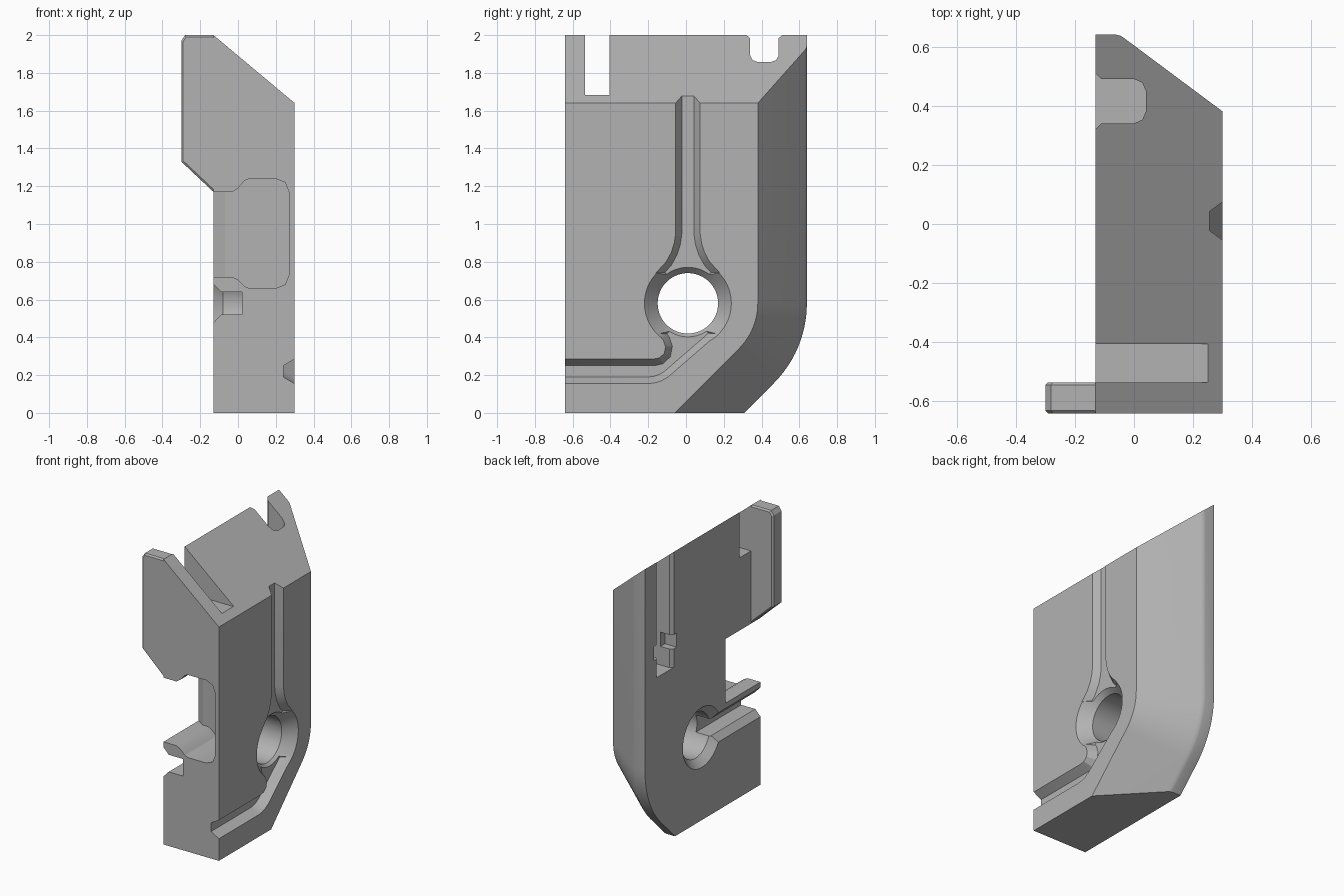
import bpy, bmesh, math
from mathutils import Vector

if "Cube" in bpy.data.objects:
    bpy.data.objects.remove(bpy.data.objects["Cube"], do_unlink=True)

grey = bpy.data.materials.new("plain_grey")
grey.use_nodes = True
COLOUR = (0.45, 0.45, 0.45, 1)
grey.diffuse_color = COLOUR
grey.node_tree.nodes["Principled BSDF"].inputs["Base Color"].default_value = COLOUR


def loft(name, rings):
    """Closed solid through rings of equal point count."""
    bm = bmesh.new()
    loops = [[bm.verts.new(p) for p in ring] for ring in rings]
    n = len(loops[0])
    for a, b in zip(loops, loops[1:]):
        for i in range(n):
            j = (i + 1) % n
            bm.faces.new((a[i], a[j], b[j], b[i]))
    bm.faces.new(loops[0])
    bm.faces.new(loops[-1])
    bmesh.ops.recalc_face_normals(bm, faces=bm.faces)
    mesh = bpy.data.meshes.new(name)
    bm.to_mesh(mesh)
    bm.free()
    mesh.materials.append(grey)
    obj = bpy.data.objects.new(name, mesh)
    bpy.context.collection.objects.link(obj)
    return obj


def inset(pts, d):
    """Move every edge of a 2D outline inward by d."""
    n = len(pts)
    area = sum(pts[i - 1][0] * pts[i][1] - pts[i][0] * pts[i - 1][1] for i in range(n))
    side = 1 if area > 0 else -1
    out = []
    for i in range(n):
        p = Vector(pts[i])
        e1 = (p - Vector(pts[i - 1])).normalized()
        e2 = (Vector(pts[(i + 1) % n]) - p).normalized()
        n1, n2 = Vector((-e1.y, e1.x)), Vector((-e2.y, e2.x))
        out.append(p + (n1 + n2) * (side * d / max(1 + n1.dot(n2), 0.3)))
    return out


def layers(name, pts, axis, steps):
    """Stack an outline along an axis; steps are (position, inset)."""
    def place(p, t):
        q = list(p)
        q.insert(axis, t)
        return q
    return loft(name, [[place(p, t) for p in (inset(pts, d) if d else pts)] for t, d in steps])


def box(name, x, y, z):
    return layers(name, [(x[0], y[0]), (x[1], y[0]), (x[1], y[1]), (x[0], y[1])], 2,
                  [(z[0], 0), (z[1], 0)])


def combine(target, tool, operation="DIFFERENCE"):
    mod = target.modifiers.new(tool.name, "BOOLEAN")
    mod.operation, mod.solver, mod.object = operation, "EXACT", tool
    bpy.context.view_layer.objects.active = target
    bpy.ops.object.modifier_apply(modifier=mod.name)
    bpy.data.objects.remove(tool, do_unlink=True)


# Body: slanted top, curved back corner tapering towards the +x face
FRONT, BACK_X, FACE_X = -0.64, -0.13, 0.30
CY, CZ = 0.042, 0.58


def body_ring(x, r):
    top = 2 - 0.837 * (x - BACK_X)
    pts = [(FRONT, 0), (CY - CZ + r * math.sqrt(2), 0)]
    for i in range(13):
        a = math.radians(-45 + 45 * i / 12)
        pts.append((CY + r * math.cos(a), CZ + r * math.sin(a)))
    pts += [(CY + r, top), (FRONT, top)]
    return [(x, y, z) for y, z in pts]


body = loft("body", [body_ring(x, r) for x, r in (
    (BACK_X, 0.598), (-0.06, 0.598), (-0.045, 0.594), (-0.03, 0.584), (FACE_X, 0.338))])

# Front plate sticking out to -x
plate = layers("front_plate", [(-0.3, 1.97), (-0.28, 2), (BACK_X, 2), (-0.03, 1.916),
                               (-0.03, 1.17), (BACK_X, 1.17), (-0.3, 1.33)], 1,
               [(FRONT, 0.01), (-0.63, 0), (-0.545, 0), (-0.535, 0.01)])
combine(body, plate, "UNION")

# Slot behind the plate
combine(body, box("slot", (-0.4, 0.25), (-0.535, -0.405), (1.68, 2.2)))

# Vertical channel in the -x face with chamfered mouth and a cross recess
half = [(-0.17, 0.135), (-0.11, 0.075), (0.0, 0.075), (0.028, 0.063), (0.04, 0.035)]
channel = [(x, 0.415 - w) for x, w in half] + [(x, 0.415 + w) for x, w in reversed(half)]
combine(body, layers("channel", channel, 2, [(1.19, 0), (2.3, 0)]))
combine(body, box("cross_recess", (-0.2, -0.04), (0.29, 0.54), (1.32, 1.42)))

# Window pocket entering from the front
pocket = [(-0.4, 1.17), (-0.03, 1.17), (0.0, 1.19), (0.035, 1.23), (0.06, 1.24), (0.2, 1.24),
          (0.25, 1.22), (0.27, 1.17), (0.27, 0.73), (0.25, 0.68), (0.2, 0.66), (0.06, 0.66),
          (0.035, 0.67), (0.0, 0.705), (-0.03, 0.72), (-0.4, 0.72)]
window = layers("window", pocket, 1, [(-0.8, 0), (-0.25, 0)])
combine(window, layers("window_back", [(-0.13, -0.25), (-0.07, -0.29), (0.4, -0.29), (0.4, 0),
                                       (-0.13, 0)], 2, [(0.5, 0), (1.4, 0)]))
combine(body, window)

# Chamfered rail groove from the front to the round hole
half = [(-0.17, 0.145), (-0.09, 0.06), (0.02, 0.06)]
rail = [(x, CZ - w) for x, w in half] + [(x, CZ + w) for x, w in reversed(half)]
combine(body, layers("rail_groove", rail, 1, [(-0.8, 0), (0.0, 0)]))

# Round hole, flared on both faces
circle = [(0.01 + 0.16 * math.cos(math.tau * i / 64), CZ + 0.16 * math.sin(math.tau * i / 64))
          for i in range(64)]
combine(body, layers("round_hole", circle, 0, [(-0.2, -0.05), (BACK_X, -0.05), (-0.08, 0),
                                               (0.22, 0), (FACE_X, -0.07), (0.4, -0.07)]))

# Vertical groove on the +x face, widening into the hole
half = [(0.065, 2.3), (0.065, 0.95), (0.072, 0.9), (0.088, 0.85), (0.115, 0.8), (0.17, 0.74)]
groove = [(0.01 - w, z) for w, z in half] + [(0.01, 0.6)] + [(0.01 + w, z) for w, z in reversed(half)]
combine(body, layers("vertical_groove", groove, 0, [(0.255, 0.033), (FACE_X, 0), (0.4, 0)]))

# Lower groove on the +x face, bending up to the hole
lower = [(-0.8, 0.155), (-0.2, 0.155), (-0.165, 0.159), (-0.13, 0.17), (-0.095, 0.19),
         (0.17, 0.42), (0.01, 0.58), (-0.15, 0.42), (-0.12, 0.385), (-0.108, 0.35),
         (-0.115, 0.315), (-0.14, 0.292), (-0.17, 0.285), (-0.8, 0.285)]
combine(body, layers("lower_groove", lower, 0, [(0.24, 0.035), (FACE_X, 0), (0.4, 0)]))

# Smooth curved areas, keep edges sharp
body.select_set(True)
bpy.context.view_layer.objects.active = body
bpy.ops.object.shade_smooth_by_angle(angle=math.radians(22))
